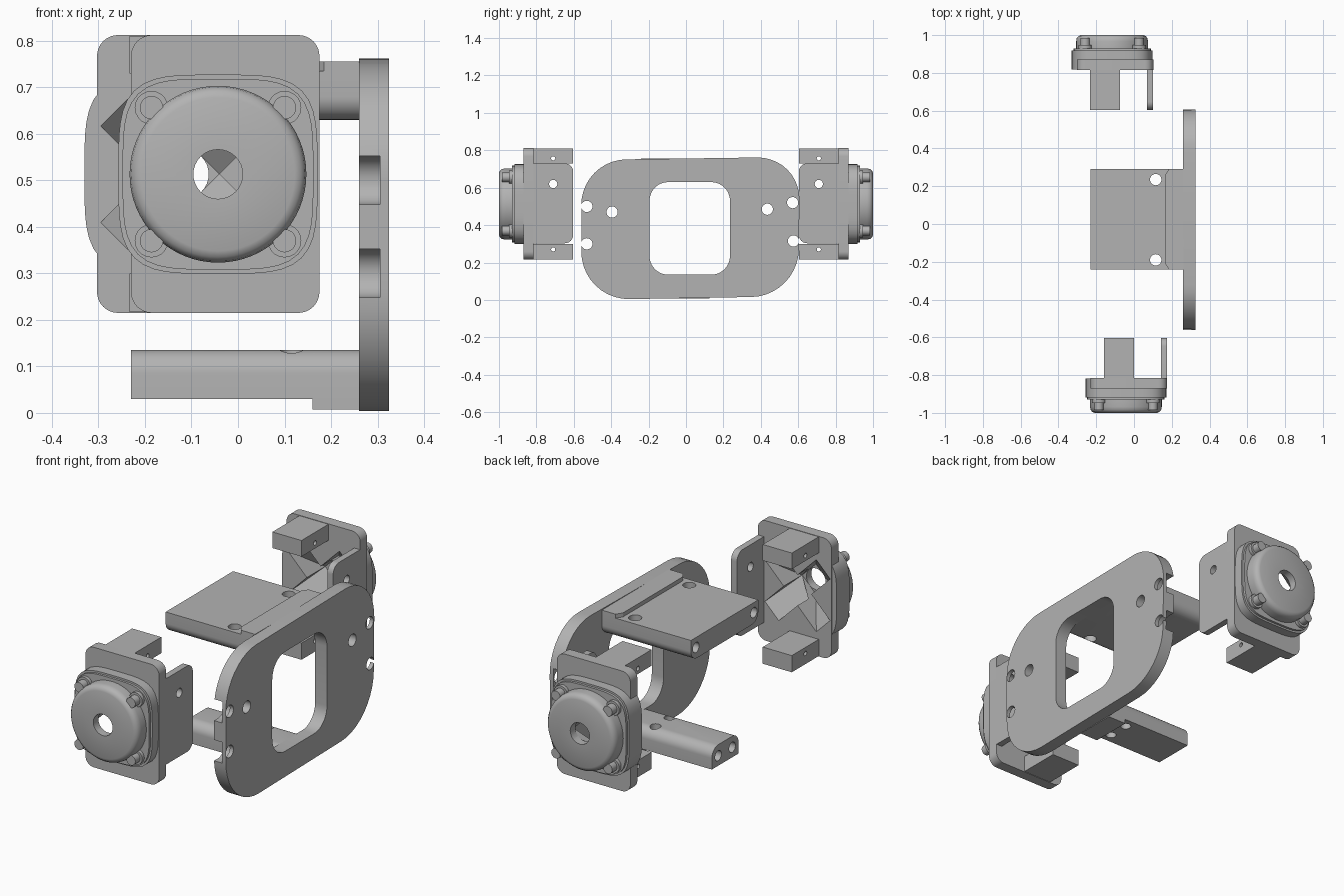
import bpy, bmesh
from math import sin, cos, pi, radians, copysign
from mathutils import Matrix, Vector

cube = bpy.data.objects.get("Cube")
if cube:
    bpy.data.objects.remove(cube, do_unlink=True)

grey = bpy.data.materials.new("machined grey")
grey.use_nodes = True
grey.diffuse_color = (0.45, 0.45, 0.45, 1)
grey.node_tree.nodes["Principled BSDF"].inputs["Base Color"].default_value = grey.diffuse_color
parts = []


def prism(name, pts, axis, lo, hi, matrix=None):
    """Extrude a flat outline along an axis; the outline lies in the other two."""
    place = {"x": lambda u, v, w: (w, u, v),
             "y": lambda u, v, w: (u, w, v),
             "z": lambda u, v, w: (u, v, w)}[axis]
    bm = bmesh.new()
    face = bm.faces.new([bm.verts.new(place(u, v, lo)) for u, v in pts])
    new = bmesh.ops.extrude_face_region(bm, geom=[face])["geom"]
    shift = Vector(place(0, 0, hi - lo))
    bmesh.ops.translate(bm, vec=shift, verts=[g for g in new if isinstance(g, bmesh.types.BMVert)])
    bmesh.ops.recalc_face_normals(bm, faces=bm.faces)
    if matrix:
        bm.transform(matrix)
    return finish(name, bm)


def finish(name, bm):
    mesh = bpy.data.meshes.new(name)
    bm.to_mesh(mesh)
    bm.free()
    mesh.materials.append(grey)
    ob = bpy.data.objects.new(name, mesh)
    bpy.context.collection.objects.link(ob)
    parts.append(ob)
    return ob


def circle(u, v, r, n=32):
    return [(u + r * cos(2 * pi * i / n), v + r * sin(2 * pi * i / n)) for i in range(n)]


def rect(u0, u1, v0, v1):
    return [(u0, v0), (u1, v0), (u1, v1), (u0, v1)]


def rounded(corners, radii, n=10):
    """Fillet each corner of a near-rectangular outline."""
    if not isinstance(radii, (list, tuple)):
        radii = [radii] * len(corners)
    out = []
    for i, (c, r) in enumerate(zip(corners, radii)):
        c = Vector(c)
        if r == 0:
            out.append(tuple(c))
            continue
        a = (Vector(corners[i - 1]) - c).normalized() * r
        b = (Vector(corners[(i + 1) % len(corners)]) - c).normalized() * r
        for k in range(n + 1):
            t = pi / 2 * k / n
            out.append(tuple(c + a * (1 - sin(t)) + b * (1 - cos(t))))
    return out


def combine(ob, other, op="DIFFERENCE"):
    mod = ob.modifiers.new("cut", "BOOLEAN")
    mod.operation, mod.object, mod.solver = op, other, "EXACT"
    bpy.context.view_layer.update()
    mesh = bpy.data.meshes.new_from_object(ob.evaluated_get(bpy.context.evaluated_depsgraph_get()))
    ob.modifiers.clear()
    ob.data = mesh
    parts.remove(other)
    bpy.data.objects.remove(other, do_unlink=True)


def drill(ob, axis, u, v, r, lo, hi):
    combine(ob, prism("cutter", circle(u, v, r), axis, lo, hi))


# Side plate with window, bolt holes and open counterbores
plate = prism("side_plate", rounded([(-0.56, 0), (0.60, 0.02), (0.61, 0.765), (-0.56, 0.748)],
                                    [0.26, 0.25, 0.23, 0.24]), "x", 0.26, 0.325)
combine(plate, prism("cutter", rounded(rect(-0.195, 0.235, 0.135, 0.63), 0.1), "x", 0.2, 0.4))
for y, z in [(-0.53, 0.50), (-0.53, 0.30), (0.57, 0.52), (0.575, 0.315)]:
    drill(plate, "x", y, z, 0.03, 0.2, 0.4)
    side = copysign(0.1, y)
    outline = rounded(rect(min(y, y + side) - 0.052 * (y > 0), max(y, y + side) + 0.052 * (y < 0),
                           z - 0.052, z + 0.052), 0.051)
    combine(plate, prism("cutter", outline, "x", 0.2, 0.305))
for y, z in [(-0.395, 0.47), (0.435, 0.485)]:
    drill(plate, "x", y, z, 0.03, 0.2, 0.4)

# Upper shelf, rounded along its lower edges
shelf = prism("upper_shelf", rounded(rect(-0.24, 0.29, 0.63, 0.735), [0.05, 0.05, 0, 0]),
              "x", -0.23, 0.262)
for y in (-0.19, 0.235):
    drill(shelf, "z", 0.115, y, 0.03, 0.5, 0.9)
    drill(shelf, "x", y + copysign(0.015, y), 0.685, 0.025, -0.3, 0.05)
prism("shelf_step", [(0.165, -0.21), (0.185, -0.24), (0.262, -0.24),
                     (0.262, 0.29), (0.185, 0.29), (0.165, 0.26)], "z", 0.73, 0.755)

# Lower beam, rounded along its upper edges
beam = prism("lower_beam", rounded(rect(-0.085, 0.125, 0.03, 0.135), [0, 0, 0.05, 0.05]),
             "x", -0.23, 0.262)
for y in (-0.035, 0.075):
    drill(beam, "z", 0.115, y, 0.025, 0, 0.3)
    drill(beam, "x", y, 0.08, 0.025, -0.3, 0.05)
prism("beam_step", rect(-0.085, 0.125, 0.007, 0.032), "x", 0.16, 0.262)

# Front end module: mounting plate, bulging flange and round cap in one body
CX, CZ = -0.043, 0.513
first = len(parts)
body = prism("front_end_body", rounded(rect(-0.23, 0.175, 0.215, 0.812), 0.045), "y", -0.87, -0.815)


def squircle(a, n=64):
    pts = []
    for i in range(n):
        c, s = cos(2 * pi * i / n), sin(2 * pi * i / n)
        k = a / (abs(c) ** 4 + abs(s) ** 4) ** 0.25
        pts.append((CX + k * c, CZ + k * s))
    return pts


combine(body, prism("flange", squircle(0.214), "y", -0.918, -0.817), "UNION")
combine(body, prism("flange_lip", squircle(0.205), "y", -0.93, -0.85), "UNION")

bm = bmesh.new()
profile = [(0, -0.88), (0.19, -0.88), (0.19, -0.968), (0.187, -0.984), (0.178, -0.995), (0.165, -1), (0, -1)]
verts = [bm.verts.new((CX + r, y, CZ)) for r, y in profile]
edges = [bm.edges.new(p) for p in zip(verts, verts[1:])]
bmesh.ops.spin(bm, geom=verts + edges, cent=(CX, 0, CZ), axis=(0, 1, 0), angle=2 * pi, steps=64)
bmesh.ops.remove_doubles(bm, verts=bm.verts, dist=1e-4)
bmesh.ops.recalc_face_normals(bm, faces=bm.faces)
combine(body, finish("cap", bm), "UNION")

# Crossed tapering slots on the inside, then the centre bore
for angle in (45, -45):
    turn = Matrix.Translation((CX, 0, CZ)) @ Matrix.Rotation(radians(angle), 4, "Y")
    wedge = [(-0.215, -0.8), (0.215, -0.8), (0.053, -0.96), (-0.053, -0.96)]
    combine(body, prism("cutter", wedge, "z", -0.0535, 0.0535, turn))
drill(body, "y", CX, CZ, 0.053, -1.1, -0.7)

# Corner bosses and screws
for sx in (-1, 1):
    for sz in (-1, 1):
        u, v = CX + sx * 0.143, CZ + sz * 0.143
        prism("screw_boss", circle(u, v, 0.036, 20), "y", -0.947, -0.92)
        prism("corner_screw", circle(u, v, 0.025, 20), "y", -0.985, -0.92)

# Side tab and the two clamping blocks
tab = prism("side_tab", rounded(rect(-0.83, -0.603, 0.303, 0.73), [0, 0.045, 0.045, 0]), "x", 0.142, 0.174)
drill(tab, "x", -0.71, 0.62, 0.022, 0, 0.3)
for name, z0, z1, hole in [("lower_block", 0.217, 0.3, 0.27), ("upper_block", 0.73, 0.81, 0.757)]:
    block = prism(name, rect(-0.82, -0.603, z0, z1), "x", -0.16, 0)
    drill(block, "x", -0.71, hole, 0.011, -0.3, 0.1)

# Rear end module: the front one mirrored and shifted sideways
for ob in parts[first:]:
    mesh = ob.data.copy()
    mesh.transform(Matrix.Translation((-0.073, 0, 0)) @ Matrix.Scale(-1, 4, (0, 1, 0)))
    mesh.flip_normals()
    base = ob.name.split(".")[0].replace("front_", "")
    twin = bpy.data.objects.new("rear_" + base, mesh)
    bpy.context.collection.objects.link(twin)
    parts.append(twin)

# Smooth curved faces, keep hard edges
bpy.ops.object.select_all(action="DESELECT")
for ob in parts:
    ob.select_set(True)
bpy.context.view_layer.objects.active = parts[0]
bpy.ops.object.shade_smooth_by_angle(angle=radians(30))
